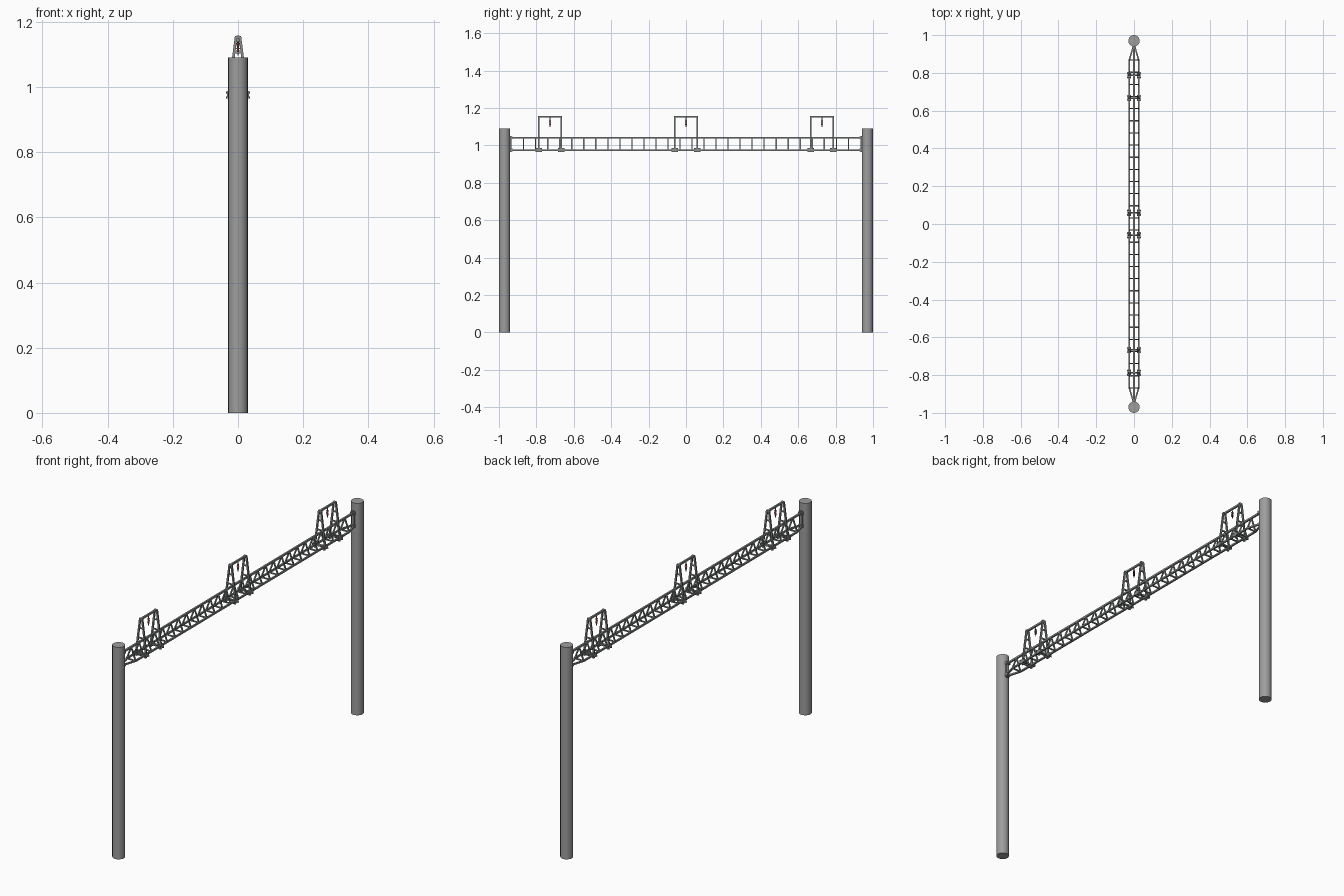
import bpy, bmesh, math
from mathutils import Vector, Matrix

if "Cube" in bpy.data.objects:
    bpy.data.objects.remove(bpy.data.objects["Cube"])


def material(name, rgb):
    m = bpy.data.materials.new(name)
    m.use_nodes = True
    m.diffuse_color = (*rgb, 1)
    m.node_tree.nodes["Principled BSDF"].inputs["Base Color"].default_value = (*rgb, 1)
    return m


POLE = material("pole grey", (0.34, 0.34, 0.34))
STEEL = material("steel grey", (0.27, 0.28, 0.28))
BROWN = material("insulator brown", (0.13, 0.035, 0.025))


def finish(name, bm, mat, smooth=False):
    me = bpy.data.meshes.new(name)
    bmesh.ops.recalc_face_normals(bm, faces=bm.faces)
    bm.to_mesh(me)
    bm.free()
    me.materials.append(mat)
    ob = bpy.data.objects.new(name, me)
    bpy.context.collection.objects.link(ob)
    if smooth:
        bpy.ops.object.select_all(action='DESELECT')
        ob.select_set(True)
        bpy.context.view_layer.objects.active = ob
        bpy.ops.object.shade_smooth_by_angle(angle=math.radians(35))
    return ob


def box(bm, centre, size):
    bmesh.ops.create_cube(bm, size=1, matrix=Matrix.Translation(centre) @ Matrix.Diagonal((*size, 1)))


def bar(bm, a, b, w):
    """Square bar running from a to b."""
    a, b = Vector(a), Vector(b)
    d = b - a
    z = d.normalized()
    side = Vector((0, 1, 0)) if abs(z.y) < 0.9 else Vector((1, 0, 0))
    x = side.cross(z).normalized()
    y = z.cross(x)
    rot = Matrix((x, y, z)).transposed().to_4x4()
    mat = Matrix.Translation((a + b) / 2) @ rot @ Matrix.Diagonal((w, w, d.length, 1))
    bmesh.ops.create_cube(bm, size=1, matrix=mat)


def rod(bm, centre, radius, length, axis='Z', sides=12):
    rot = Matrix.Rotation(math.pi / 2, 4, 'Y' if axis == 'X' else 'X') if axis != 'Z' else Matrix()
    bmesh.ops.create_cone(bm, cap_ends=True, segments=sides, radius1=radius, radius2=radius,
                          depth=length, matrix=Matrix.Translation(centre) @ rot)


POLE_Y, POLE_R, POLE_H = 0.97, 0.03, 1.09
HALF_W, LOW, HIGH = 0.025, 0.975, 1.04
TRUSS_END, TAPER_START = 0.935, 0.868
BAYS = 27

# Round poles
for label, s in (("front", -1), ("back", 1)):
    bm = bmesh.new()
    rod(bm, (0, s * POLE_Y, POLE_H / 2), POLE_R, POLE_H, sides=24)
    finish(label + "_pole", bm, POLE, smooth=True)

    # Mounting bracket between pole and truss
    bm = bmesh.new()
    box(bm, (0, s * 0.937, 1.008), (0.016, 0.008, 0.085))
    for z in (LOW, HIGH):
        box(bm, (0, s * 0.934, z), (0.022, 0.014, 0.014))
    finish(label + "_bracket", bm, STEEL)

# Truss chords: one on top, two below that draw together at the ends
bm = bmesh.new()
bar(bm, (0, -TRUSS_END, HIGH), (0, TRUSS_END, HIGH), 0.009)
for sx in (-1, 1):
    x = sx * HALF_W
    bar(bm, (x, -TAPER_START, LOW), (x, TAPER_START, LOW), 0.008)
    for sy in (-1, 1):
        bar(bm, (x, sy * TAPER_START, LOW), (sx * 0.005, sy * TRUSS_END, LOW), 0.008)
finish("truss_chords", bm, STEEL)

# Triangular truss ribs
bm = bmesh.new()
for i in range(BAYS + 1):
    y = -TAPER_START + 2 * TAPER_START * i / BAYS
    bar(bm, (-HALF_W, y, LOW), (HALF_W, y, LOW), 0.006)
    for sx in (-1, 1):
        bar(bm, (sx * HALF_W, y, LOW), (0, y, HIGH), 0.006)
finish("truss_ribs", bm, STEEL)

# Hanger frames standing over the truss
FOOT_X, TOP_X, TOP_Z, SPAN = 0.029, 0.006, 1.153, 0.06
for label, cy in (("front", -0.727), ("middle", 0), ("back", 0.727)):
    bm = bmesh.new()
    bar(bm, (0, cy - SPAN - 0.004, TOP_Z), (0, cy + SPAN + 0.004, TOP_Z), 0.009)
    for sy in (-1, 1):
        y = cy + sy * SPAN
        for sx in (-1, 1):
            bar(bm, (sx * FOOT_X, y, LOW), (sx * TOP_X, y, TOP_Z), 0.008)
        for z in (1.055, 1.105):
            t = (z - LOW) / (TOP_Z - LOW)
            x = FOOT_X + (TOP_X - FOOT_X) * t
            bar(bm, (-x, y, z), (x, y, z), 0.006)
        box(bm, (0, y, TOP_Z), (0.018, 0.008, 0.008))
        bar(bm, (-FOOT_X, y, LOW), (FOOT_X, y, LOW), 0.008)
    finish(label + "_hanger_frame", bm, STEEL)

    # Clamps gripping the lower chords
    bm = bmesh.new()
    for sy in (-1, 1):
        y = cy + sy * SPAN
        for sx in (-1, 1):
            for x in (0.019, 0.032):
                box(bm, (sx * x, y, LOW), (0.004, 0.034, 0.02))
            for dy in (-0.011, 0.011):
                for dz in (-0.008, 0.008):
                    rod(bm, (sx * 0.0265, y + dy, LOW + dz), 0.003, 0.022, 'X', 8)
    finish(label + "_clamps", bm, STEEL)

    # Ribbed insulator on a thin hanger
    bm = bmesh.new()
    rod(bm, (0, cy, 1.125), 0.0015, 0.056, sides=8)
    finish(label + "_insulator_hanger", bm, STEEL)
    bm = bmesh.new()
    rod(bm, (0, cy, 1.122), 0.003, 0.034)
    for k in range(4):
        bmesh.ops.create_cone(bm, cap_ends=True, segments=12, radius1=0.006, radius2=0.003, depth=0.005,
                              matrix=Matrix.Translation((0, cy, 1.112 + k * 0.007)))
    finish(label + "_insulator", bm, BROWN, smooth=True)
